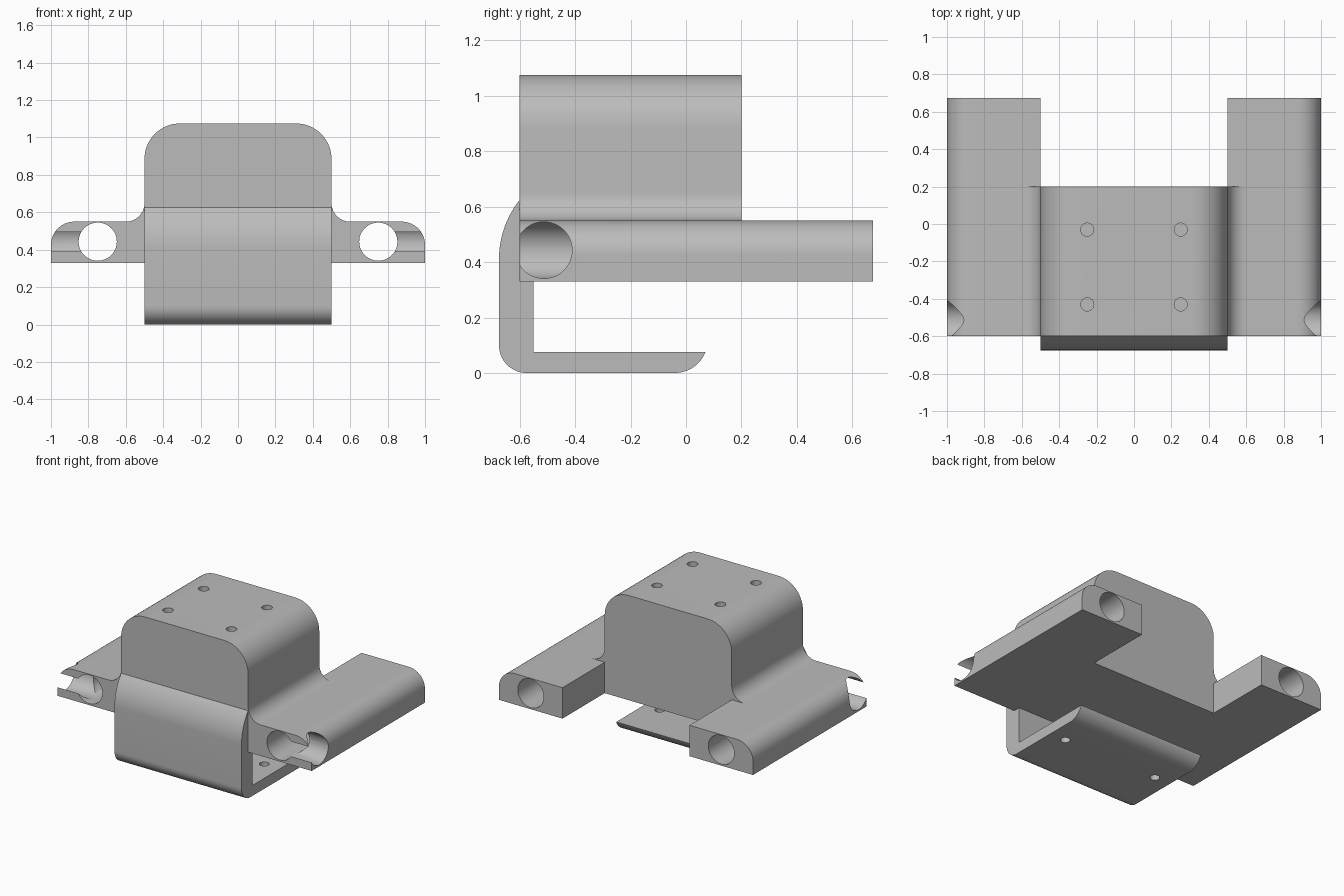
import bpy, bmesh
from math import sin, cos, pi, radians, atan2
from mathutils import Vector, Matrix

if "Cube" in bpy.data.objects:
    bpy.data.objects.remove(bpy.data.objects["Cube"], do_unlink=True)

grey = bpy.data.materials.new("plain grey")
grey.use_nodes = True
GREY = (0.5, 0.5, 0.5, 1)
grey.diffuse_color = GREY
grey.node_tree.nodes["Principled BSDF"].inputs["Base Color"].default_value = GREY


def arc(cx, cy, r, a0, a1, n=16):
    """Points along an arc, angles in degrees."""
    return [(cx + r * cos(radians(a0 + (a1 - a0) * i / n)),
             cy + r * sin(radians(a0 + (a1 - a0) * i / n))) for i in range(n + 1)]


def add_object(name, bm):
    bmesh.ops.recalc_face_normals(bm, faces=bm.faces)
    mesh = bpy.data.meshes.new(name)
    bm.to_mesh(mesh)
    bm.free()
    mesh.materials.append(grey)
    obj = bpy.data.objects.new(name, mesh)
    bpy.context.collection.objects.link(obj)
    return obj


def extrude_profile(name, points, place, direction):
    """Extrude a flat outline; place maps each 2D point into space."""
    bm = bmesh.new()
    face = bm.faces.new([bm.verts.new(place(*p)) for p in points])
    new = bmesh.ops.extrude_face_region(bm, geom=[face])["geom"]
    verts = [v for v in new if isinstance(v, bmesh.types.BMVert)]
    bmesh.ops.translate(bm, verts=verts, vec=direction)
    return add_object(name, bm)


def cylinder(name, centre, axis, radius, length, sides=48):
    bm = bmesh.new()
    turn = Vector((0, 0, 1)).rotation_difference(Vector(axis)).to_matrix().to_4x4()
    bmesh.ops.create_cone(bm, cap_ends=True, segments=sides, radius1=radius, radius2=radius,
                          depth=length, matrix=Matrix.Translation(centre) @ turn)
    return add_object(name, bm)


def combine(target, other, operation):
    mod = target.modifiers.new(operation.lower(), "BOOLEAN")
    mod.operation = operation
    mod.solver = "EXACT"
    mod.object = other
    bpy.context.view_layer.objects.active = target
    bpy.ops.object.modifier_apply(modifier=mod.name)
    bpy.data.objects.remove(other, do_unlink=True)


FRONT, BASE, ARM_TOP, TOP = -0.6, 0.33, 0.55, 1.075

# Raised centre block with rounded top and flared feet
half = ([(0.6, BASE)] + arc(0.6, ARM_TOP + 0.1, 0.1, 270, 180)
        + arc(0.31, TOP - 0.19, 0.19, 0, 90))
outline = half + [(-x, z) for x, z in reversed(half)]
bracket = extrude_profile("bracket", outline, lambda x, z: (x, FRONT, z), (0, 0.8, 0))

# Side arms, rounded along the outer top edge
arm = [(0.5, BASE), (1, BASE)] + arc(0.875, ARM_TOP - 0.125, 0.125, 0, 90) + [(0.5, ARM_TOP)]
for side in (1, -1):
    piece = extrude_profile("arm", arm, lambda x, z: (side * x, FRONT, z), (0, 1.275, 0))
    combine(bracket, piece, "UNION")

# Hook that drops from the front and runs back underneath
hook = ([(-0.55, 0.625)] + arc(-0.329, 0.41, 0.346, 141.6, 180)
        + arc(-0.575, 0.1, 0.1, 180, 270)
        + arc(-0.04, 0.118, 0.118, 270, 339) + [(-0.55, 0.075)])
combine(bracket, extrude_profile("hook", hook, lambda y, z: (-0.5, y, z), (1, 0, 0)), "UNION")

for side in (1, -1):
    # Long bore through each arm and the side port that meets it
    combine(bracket, cylinder("bore", (side * 0.75, 0, 0.443), (0, 1, 0), 0.102, 3), "DIFFERENCE")
    combine(bracket, cylinder("port", (side * 1.0, -0.513, 0.443), (1, 0, 0), 0.102, 0.5),
            "DIFFERENCE")
    # Blind screw holes in the top
    for y in (-0.03, -0.43):
        combine(bracket, cylinder("screw_hole", (side * 0.25, y, TOP), (0, 0, 1), 0.035, 0.4, 24),
                "DIFFERENCE")
    # Screw holes through the lower plate
    combine(bracket, cylinder("plate_hole", (side * 0.375, -0.24, 0.04), (0, 0, 1), 0.032, 0.2, 24),
            "DIFFERENCE")

# Smooth the rounded surfaces and keep the edges crisp
bpy.ops.object.select_all(action="DESELECT")
bracket.select_set(True)
bpy.context.view_layer.objects.active = bracket
bpy.ops.object.shade_smooth_by_angle(angle=radians(30))
